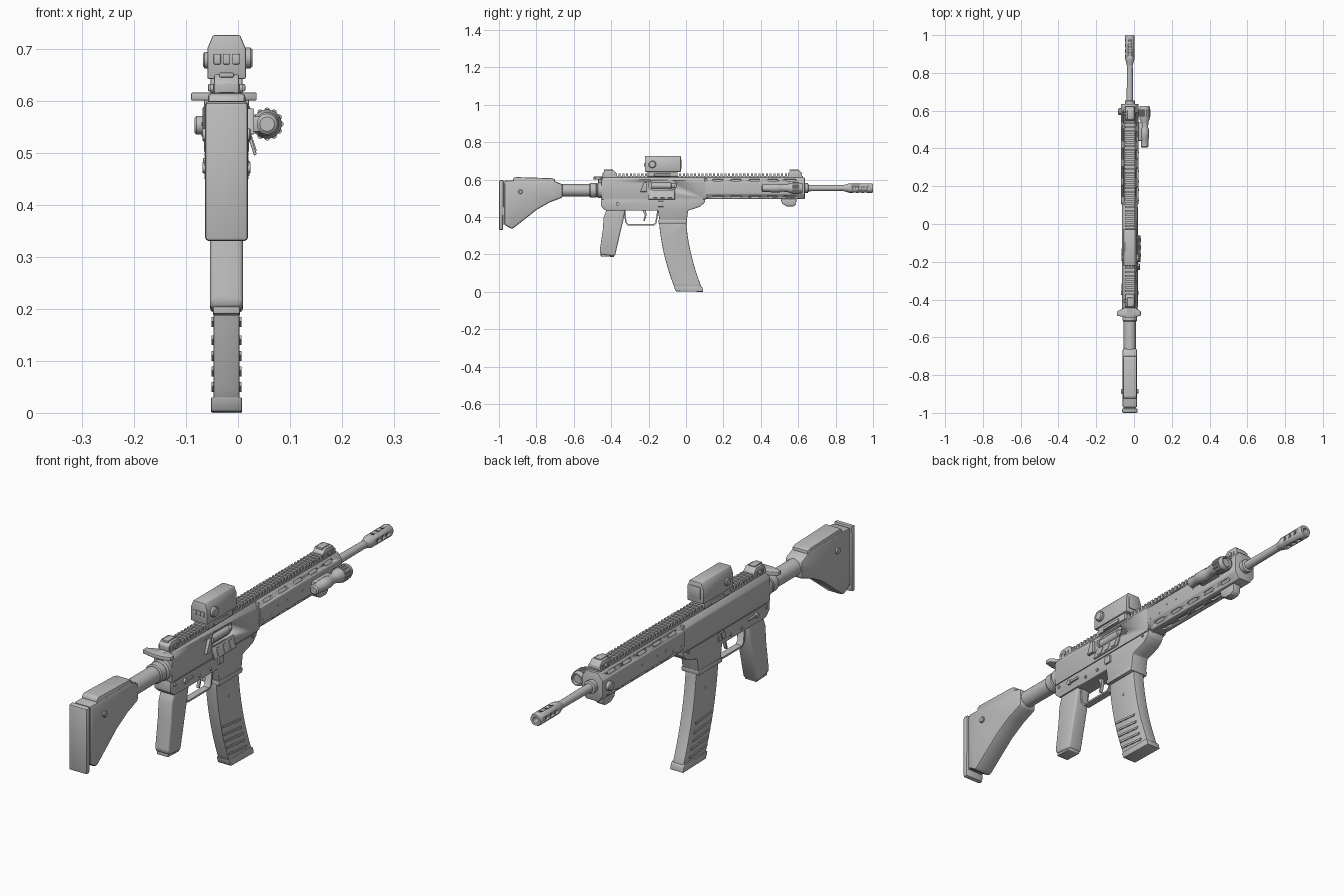
import bpy, bmesh, math
from mathutils import Matrix, Vector

if "Cube" in bpy.data.objects:
    bpy.data.objects.remove(bpy.data.objects["Cube"])

CX, AX = -0.022, 0.555          # centre plane and bore height
grey = bpy.data.materials.new("matte grey")
grey.diffuse_color = (0.52, 0.52, 0.52, 1)
grey.use_nodes = True
grey.node_tree.nodes["Principled BSDF"].inputs["Base Color"].default_value = grey.diffuse_color


def finish(name, bm, bevel=0.0, seg=2, angle=35):
    bmesh.ops.recalc_face_normals(bm, faces=bm.faces)
    me = bpy.data.meshes.new(name)
    bm.to_mesh(me)
    bm.free()
    me.materials.append(grey)
    ob = bpy.data.objects.new(name, me)
    bpy.context.collection.objects.link(ob)
    bpy.ops.object.select_all(action='DESELECT')
    bpy.context.view_layer.objects.active = ob
    ob.select_set(True)
    if bevel:
        m = ob.modifiers.new("bevel", 'BEVEL')
        m.width, m.segments, m.limit_method = bevel, seg, 'ANGLE'
        m.angle_limit = math.radians(30)
        bpy.ops.object.modifier_apply(modifier=m.name)
    bpy.ops.object.shade_smooth_by_angle(angle=math.radians(angle))
    return ob


def extrude(bm, pts, vec):
    f = bm.faces.new([bm.verts.new(p) for p in pts])
    g = bmesh.ops.extrude_face_region(bm, geom=[f])['geom']
    bmesh.ops.translate(bm, vec=vec, verts=[v for v in g if isinstance(v, bmesh.types.BMVert)])


def side(name, prof, half, bevel=0.0, seg=2, x=CX):
    """Side profile (y, z) extruded across x."""
    bm = bmesh.new()
    extrude(bm, [(x - half, y, z) for y, z in prof], (2 * half, 0, 0))
    return finish(name, bm, bevel, seg)


def along(name, prof, y0, y1, bevel=0.0):
    """Cross-section (x offset, z) extruded along y."""
    bm = bmesh.new()
    extrude(bm, [(CX + x, y0, z) for x, z in prof], (0, y1 - y0, 0))
    return finish(name, bm, bevel)


def box(name, x0, x1, y0, y1, z0, z1, bevel=0.0):
    return side(name, [(y0, z0), (y1, z0), (y1, z1), (y0, z1)], (x1 - x0) / 2, bevel, 2, (x0 + x1) / 2)


def lathe(name, prof, origin, axis='Y', n=24):
    """Turned part from (distance along axis, radius) pairs."""
    bm = bmesh.new()
    rings = []
    for d, r in prof:
        ring = []
        for i in range(n):
            a = 2 * math.pi * i / n
            u, v = r * math.cos(a), r * math.sin(a)
            p = Vector((u, d, v)) if axis == 'Y' else Vector((d, u, v))
            ring.append(bm.verts.new(p + Vector(origin)))
        rings.append(ring)
    for a, b in zip(rings, rings[1:]):
        for i in range(n):
            bm.faces.new((a[i], a[(i + 1) % n], b[(i + 1) % n], b[i]))
    bm.faces.new(rings[0])
    bm.faces.new(rings[-1])
    return finish(name, bm)


def cut(target, slots):
    """Cut rounded slots: centre, length (y), width, depth, roll about y."""
    bm = bmesh.new()
    for c, ln, w, dep, roll in slots:
        pts = []
        for s in (1, -1):
            for k in range(7):
                a = s * math.pi / 2 - math.pi * k / 6 * 1.0
                a = math.pi / 2 - math.pi * k / 6 + (0 if s == 1 else math.pi)
                pts.append((-dep / 2, s * (ln - w) / 2 + w / 2 * math.cos(a) , w / 2 * math.sin(a)))
        rot = Matrix.Translation(c) @ Matrix.Rotation(roll, 4, 'Y')
        order = [rot @ Vector((p[0], s_y, p[2])) for p, s_y in
                 ((p, p[1]) for p in pts)]
        extrude(bm, order, rot.to_3x3() @ Vector((dep, 0, 0)))
    cutter = finish("slot_cutter", bm)
    cutter.hide_render = True
    bpy.context.view_layer.objects.active = target
    m = target.modifiers.new("slots", 'BOOLEAN')
    m.operation, m.solver, m.object = 'DIFFERENCE', 'EXACT', cutter
    bpy.ops.object.modifier_apply(modifier=m.name)
    bpy.data.objects.remove(cutter)


# Stock, pad, cheek rest and buffer tube
side("stock", [(-.972, .36), (-.93, .335), (-.797, .44), (-.73, .478), (-.66, .505), (-.66, .575),
               (-.71, .595), (-.972, .597)], .039, .01)
side("butt_pad", [(-1, .33), (-.978, .33), (-.976, .6), (-1, .597)], .0415, .008)
box("pad_spacer", CX - .033, CX + .033, -.98, -.965, .36, .59)
side("cheek_rest", [(-.925, .58), (-.70, .58), (-.70, .603), (-.72, .608), (-.915, .614), (-.925, .605)], .036, .007)
lathe("stock_button", [(-.046, .012), (.044, .012), (.047, .009)], (CX, -.885, .535), 'X')
lathe("buffer_tube", [(-.70, .033), (-.455, .033)], (CX, 0, .543))
lathe("tube_collar", [(-.515, .035), (-.51, .039), (-.48, .039), (-.475, .035), (-.47, .042), (-.45, .042)],
      (CX, 0, .543))

# Receiver
upper = along("upper_receiver", [(-.041, .495), (.041, .495), (.041, .59), (.028, .611), (-.028, .611), (-.041, .59)],
              -.452, .105, .003)
cut(upper, [((CX + .041, -.125, .57), .15, .05, .024, 0)])
lathe("bolt_carrier", [(-.185, .017), (-.08, .017), (-.078, .013), (-.06, .013)], (CX + .025, 0, .568))
lower = side("lower_receiver", [(-.455, .5), (-.455, .457), (-.43, .435), (-.15, .435), (-.14, .37), (.002, .37),
             (.012, .435), (.075, .455), (.1, .478), (.105, .5)], .037, .004)
side("magwell_lip", [(-.147, .365), (.004, .365), (.006, .385), (-.147, .385)], .04, .004)
# Open port cover leaning outward, with ribs
bm = bmesh.new()
extrude(bm, [(.016, -.2, .54), (.022, -.2, .542), (.036, -.2, .497), (.031, -.2, .494)], (0, .14, 0))
finish("port_cover", bm, .001)
for i in range(3):
    y = -.175 + i * .04
    bm = bmesh.new()
    extrude(bm, [(.022, y, .534), (.026, y, .534), (.036, y, .504), (.031, y, .502)], (0, .02, 0))
    finish("cover_rib", bm)
side("case_deflector", [(-.245, .535), (-.21, .535), (-.21, .585), (-.225, .585)], .008, .002, 2, .023)
# Small controls on both sides
for s in (-1, 1):
    x = CX + s * .038
    box("selector", x - .006, x + .006, -.37, -.315, .466, .476, .002)
    lathe("selector_pivot", [(-.008, .01), (.008, .01)], (x, -.365, .471), 'X', 16)
    for y, z in ((-.43, .48), (-.2, .455), (-.27, .455), (.07, .487)):
        lathe("receiver_pin", [(-.004, .006), (.004, .006)], (x, y, z), 'X', 12)
    box("release_button", x - .004, x + .006, -.15, -.12, .455, .485, .002)
    box("seam_strip", x + s * .0025 - .002, x + s * .0025 + .002, -.44, .09, .494, .499)
side("bolt_catch", [(-.165, .46), (-.14, .46), (-.13, .49), (-.155, .49)], .005, .001, 1, CX - .04)

# Charging handle
bm = bmesh.new()
extrude(bm, [(CX - .068, -.485, .6), (CX - .068, -.462, .6), (CX - .03, -.445, .6), (CX + .03, -.445, .6),
             (CX + .058, -.462, .6), (CX + .058, -.485, .6), (CX + .02, -.495, .6), (CX - .02, -.495, .6)],
        (0, 0, .016))
finish("charging_handle", bm, .003)
box("handle_stem", CX - .015, CX + .015, -.47, -.42, .585, .617, .003)

# Toothed top rail
prof = [(-.445, .605), (.625, .605)]
for i in range(53):
    y = .62 - i * .0202
    prof += [(y, .618), (y, .632), (y - .011, .632), (y - .011, .618)]
rail = side("top_rail", prof, .026)
box("rail_foot", CX - .02, CX + .02, -.445, .625, .6, .62)

# Handguard with slots on its slanted faces
guard = along("handguard", [(-.028, .497), (.028, .497), (.046, .524), (.046, .586), (.028, .612),
                            (-.028, .612), (-.046, .586), (-.046, .524)], .106, .635, .002)
slots = []
for s in (-1, 1):
    for i in range(5):
        for z, t in ((.599, -1), (.5105, 1)):
            slots.append((Vector((CX + s * .037, .17 + i * .098, z)), .055, .013, .014, s * t * math.radians(34.7)))
slots += [(Vector((CX, .17 + i * .098, .497)), .055, .014, .014, math.pi / 2) for i in range(4)]
cut(guard, slots)
for s in (-1, 1):
    for y in (.125, .18, .225, .28, .38):
        lathe("guard_screw", [(-.002, .004), (.002, .004)], (CX + s * .046, y, .555 - .02 * (y < .2)), 'X', 10)
box("guard_joint", CX - .043, CX + .043, .1, .112, .5, .608, .003)
lathe("guard_knob", [(-.062, .014), (-.058, .018), (-.046, .018), (-.03, .022)], (CX, .595, .553), 'X')
side("hand_stop", [(.505, .5), (.515, .47), (.54, .457), (.575, .457), (.588, .468), (.592, .5)], .018, .005)

# Barrel and vented muzzle device
lathe("barrel", [(.1, .017), (.62, .017), (.62, .026), (.652, .026), (.655, .017), (.87, .015)], (CX, 0, AX))
muzzle = lathe("muzzle_device", [(.84, .016), (.858, .02), (.872, .025), (.992, .0255), (1, .022),
                                 (1, .012), (.95, .012)], (CX, 0, AX))
vents = []
for i in range(3):
    for k in range(4):
        a = k * math.pi / 2
        p = Vector((.026 * math.cos(a), .9 + i * .03, -.026 * math.sin(a)))
        vents.append((p + Vector((CX, 0, AX)), .017, .016 if k % 2 else .0165, .016, a))
cut(muzzle, vents)

# Pistol grip
side("grip", [(-.425, .44), (-.325, .44), (-.335, .385), (-.378, .2), (-.385, .192), (-.455, .2),
              (-.462, .215), (-.445, .33), (-.44, .4)], .0315, .011, 3)
side("grip_cap", [(-.456, .19), (-.385, .187), (-.38, .2), (-.456, .206)], .026, .003)

# Trigger guard and trigger
side("trigger_guard", [(-.335, .44), (-.325, .372), (-.312, .355), (-.17, .355), (-.158, .366), (-.145, .44),
                       (-.153, .44), (-.164, .372), (-.172, .362), (-.309, .362), (-.318, .374), (-.325, .44)], .014)
side("trigger", [(-.235, .44), (-.215, .44), (-.211, .41), (-.222, .378), (-.229, .38), (-.22, .41)], .007, .002)

# Curved magazine with side ribs
def mag_y(z):
    t = (.37 - z) / .37
    return -.144 + .03 * t + .062 * t * t


zs = [.38 - i * .03 for i in range(13)]
side("magazine", [(mag_y(z), z) for z in zs] + [(mag_y(z) + .145, z) for z in reversed(zs)], .025, .004)
for z in (.045, .075, .105, .135, .17):
    y = mag_y(z)
    side("magazine_rib", [(y + .004, z + .006), (y + .115, z - .005), (y + .118, z + .003), (y + .004, z + .014)], .0285)
side("magazine_base", [(-.055, .003), (.093, 0), (.087, .024), (.078, .03), (-.066, .03)], .03, .003)
for s in (-1, 1):
    lathe("magazine_stud", [(-.002, .005), (.002, .005)], (CX + s * .025, -.06, .29), 'X', 12)

# Reflex optic on its mount
box("optic_mount", CX - .031, CX + .031, -.205, -.045, .615, .645, .003)
box("mount_clamp", CX - .036, CX + .036, -.17, -.08, .618, .632, .003)
along("optic", [(-.037, .642), (.037, .642), (.037, .7), (.026, .726), (-.026, .726), (-.037, .7)], -.22, -.028, .003)
for i in (-1, 0, 1):
    x = CX + i * .018
    box("optic_button", x - .007, x + .007, -.224, -.21, .67, .69, .002)
lathe("optic_dial", [(.035, .02), (.046, .02), (.05, .016)], (CX, -.18, .682), 'X')
lathe("optic_cap", [(-.045, .012), (-.042, .016), (-.035, .016)], (CX, -.18, .678), 'X')
box("optic_window", CX - .024, CX + .024, -.03, -.025, .66, .708, .002)

# Folded sights
for y in (-.408, .583):
    side("sight_base", [(y - .038, .612), (y + .038, .612), (y + .038, .632), (y + .022, .65), (y - .022, .65),
                        (y - .038, .635)], .024, .003)
    box("sight_leaf", CX - .014, CX + .014, y - .03, y + .018, .645, .654, .002)
    lathe("sight_screw", [(-.031, .008), (.031, .008)], (CX, y, .624), 'X', 12)

# Side light with ribbed head
lathe("light_body", [(.405, .014), (.41, .02), (.45, .02), (.455, .023), (.5, .023), (.51, .019), (.54, .02),
                     (.56, .028), (.618, .028), (.624, .025), (.624, .02), (.615, .018)], (.056, 0, AX))
for k in range(12):
    a = math.pi / 6 * k
    lathe("light_rib", [(.57, .0055), (.605, .0055)], (.056 + .0265 * math.cos(a), 0, AX + .0265 * math.sin(a)), n=8)
box("light_mount", CX + .04, .05, .44, .54, .54, .57, .003)
